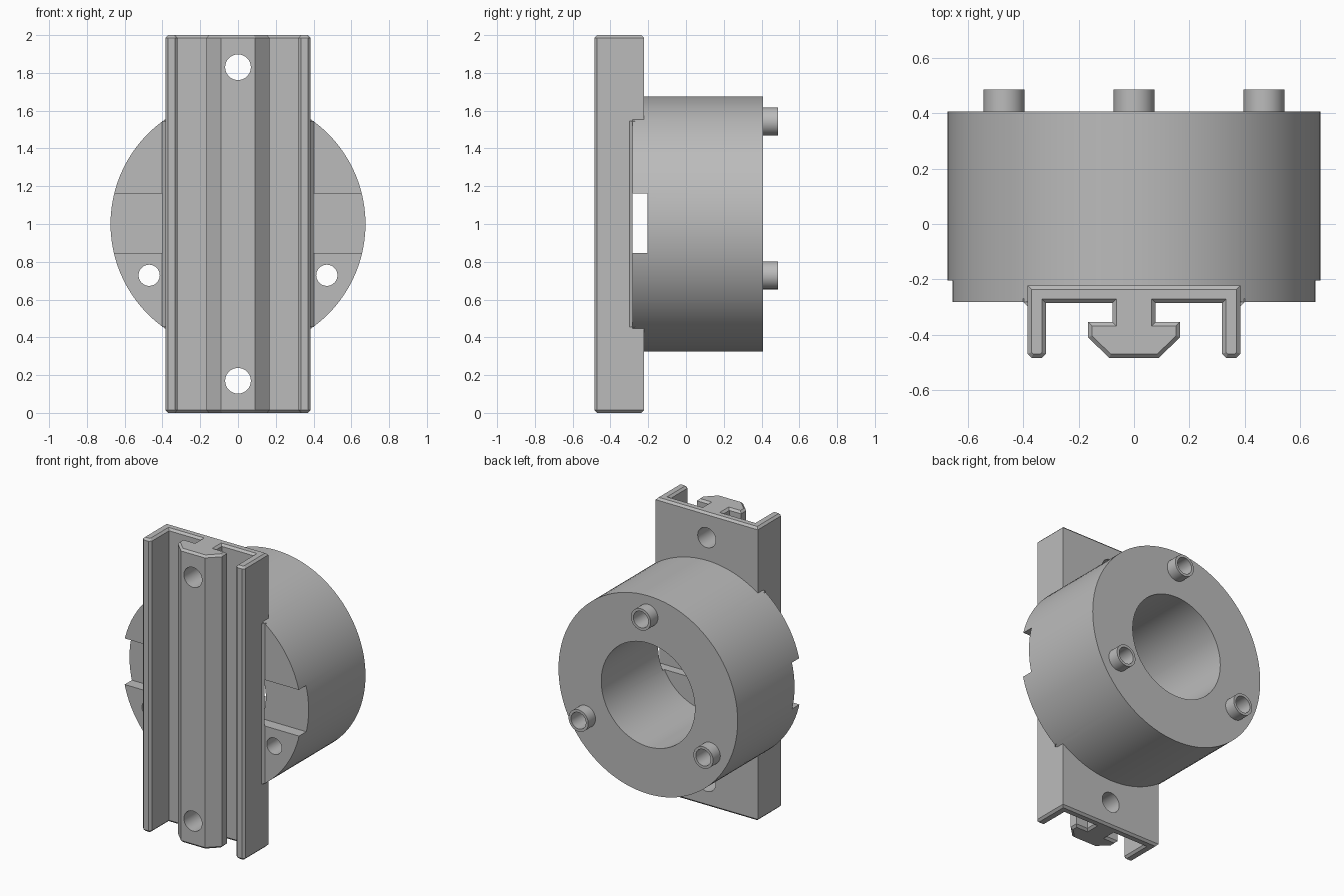
import bpy, bmesh, math
from mathutils import Matrix, Vector

if "Cube" in bpy.data.objects:
    bpy.data.objects.remove(bpy.data.objects["Cube"])

grey = bpy.data.materials.new("plain grey")
grey.use_nodes = True
GREY = (0.5, 0.5, 0.5, 1)
grey.diffuse_color = GREY
grey.node_tree.nodes["Principled BSDF"].inputs["Base Color"].default_value = GREY


def finish(name, bm):
    bmesh.ops.recalc_face_normals(bm, faces=bm.faces)
    mesh = bpy.data.meshes.new(name)
    bm.to_mesh(mesh)
    bm.free()
    mesh.materials.append(grey)
    obj = bpy.data.objects.new(name, mesh)
    bpy.context.collection.objects.link(obj)
    return obj


def rod(name, radius, y0, y1, x, z, sides=48):
    """Cylinder lying along y."""
    bm = bmesh.new()
    place = Matrix.Translation((x, (y0 + y1) / 2, z)) @ Matrix.Rotation(math.pi / 2, 4, 'X')
    bmesh.ops.create_cone(bm, cap_ends=True, segments=sides, radius1=radius,
                          radius2=radius, depth=y1 - y0, matrix=place)
    return finish(name, bm)


def prism(name, outline, z0, z1, chamfer=0):
    """Outline in x, y raised along z, with chamfered ends if wanted."""
    bm = bmesh.new()
    base = bm.faces.new([bm.verts.new((x, y, z0)) for x, y in outline])
    top = bmesh.ops.extrude_face_region(bm, geom=[base])["geom"]
    bmesh.ops.translate(bm, vec=Vector((0, 0, z1 - z0)),
                        verts=[g for g in top if isinstance(g, bmesh.types.BMVert)])
    bmesh.ops.recalc_face_normals(bm, faces=bm.faces)
    if chamfer:
        rims = [e for e in bm.edges if abs(e.verts[0].co.z - e.verts[1].co.z) < 1e-5]
        bmesh.ops.bevel(bm, geom=rims, offset=chamfer, segments=1, affect='EDGES')
    return finish(name, bm)


def combine(target, tool, operation):
    mod = target.modifiers.new(operation.lower(), 'BOOLEAN')
    mod.operation, mod.solver, mod.object = operation, 'EXACT', tool
    bpy.context.view_layer.objects.active = target
    bpy.ops.object.modifier_apply(modifier=mod.name)
    bpy.data.objects.remove(tool)


# Round housing with three hollow pegs and a wide bore
housing = rod("housing", 0.675, -0.282, 0.408, 0, 1, 96)
combine(housing, rod("bore", 0.353, -0.5, 0.6, 0, 1, 96), 'DIFFERENCE')
for angle in (90, 210, 330):
    x = 0.543 * math.cos(math.radians(angle))
    z = 1 + 0.543 * math.sin(math.radians(angle))
    combine(housing, rod("peg", 0.074, 0.3, 0.486, x, z), 'UNION')
    combine(housing, rod("peg_hole", 0.056, -0.5, 0.6, x, z), 'DIFFERENCE')

# Channel rail with a T-shaped rib, drawn as half an outline and mirrored
half = [(0.385, -0.223), (0.385, -0.47), (0.371, -0.485), (0.333, -0.485),
        (0.319, -0.47), (0.319, -0.286), (0.078, -0.286), (0.078, -0.355),
        (0.166, -0.355), (0.166, -0.41), (0.09, -0.485)]
rail = prism("rail", half + [(-x, y) for x, y in reversed(half)], 0, 2, 0.014)
for z in (0.17, 1.83):
    combine(rail, rod("screw_hole", 0.068, -0.7, 0, 0, z), 'DIFFERENCE')

# Join rail and housing with small fillets along the sides
mount = housing
mount.name = mount.data.name = "rail_mount"
combine(mount, rail, 'UNION')
for side in (-1, 1):
    corner = [(0.38, -0.304), (0.402, -0.281), (0.402, -0.27), (0.38, -0.27)]
    combine(mount, prism("fillet", [(side * x, y) for x, y in corner], 0.455, 1.545), 'UNION')

# Strap slot through the whole width
slot = [(-1, -0.2835), (1, -0.2835), (1, -0.204), (-1, -0.204)]
combine(mount, prism("strap_slot", slot, 0.847, 1.161), 'DIFFERENCE')

bpy.ops.object.select_all(action='DESELECT')
mount.select_set(True)
bpy.context.view_layer.objects.active = mount
bpy.ops.object.shade_smooth_by_angle(angle=math.radians(25))
